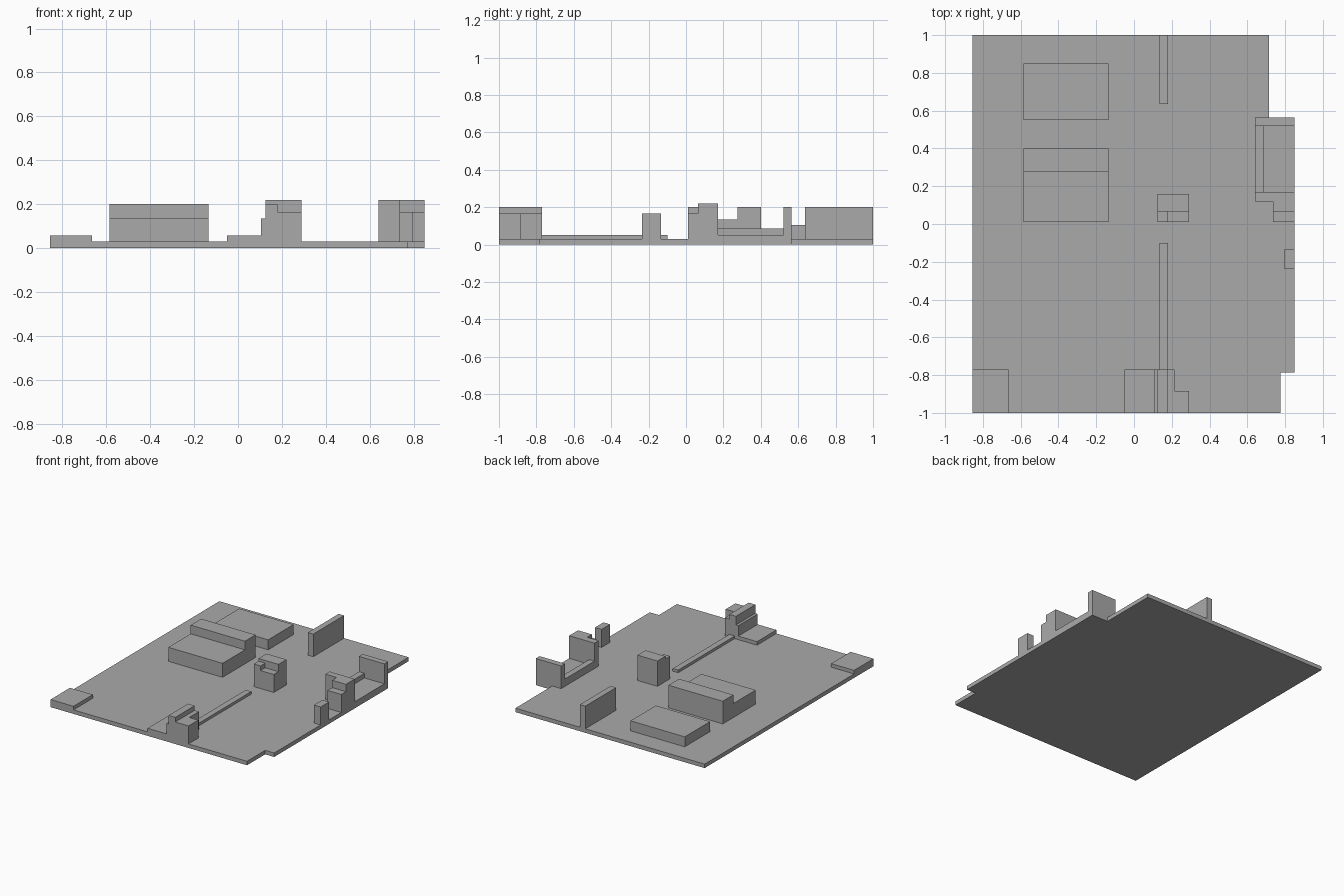
import bpy
import bmesh
from mathutils import Vector

cube = bpy.data.objects.get("Cube")
if cube:
    bpy.data.objects.remove(cube, do_unlink=True)

gray = bpy.data.materials.new("plain_gray")
gray.use_nodes = True
color = (0.4, 0.4, 0.4, 1)
gray.diffuse_color = color
gray.node_tree.nodes["Principled BSDF"].inputs["Base Color"].default_value = color

FLOOR = 0.03


def prism(name, outline, low, high, axis="z"):
    """Extrude an outline: (x, y) along z, (y, z) along x, or (x, z) along y."""
    def place(a, b, c):
        return {"z": (a, b, c), "x": (c, a, b), "y": (a, c, b)}[axis]

    bm = bmesh.new()
    face = bm.faces.new([bm.verts.new(place(a, b, low)) for a, b in outline])
    grown = bmesh.ops.extrude_face_region(bm, geom=[face])
    verts = [v for v in grown["geom"] if isinstance(v, bmesh.types.BMVert)]
    bmesh.ops.translate(bm, verts=verts, vec=Vector(place(0, 0, high - low)))
    bmesh.ops.recalc_face_normals(bm, faces=bm.faces)
    mesh = bpy.data.meshes.new(name)
    bm.to_mesh(mesh)
    bm.free()
    mesh.materials.append(gray)
    obj = bpy.data.objects.new(name, mesh)
    bpy.context.collection.objects.link(obj)
    return obj


def block(name, x0, x1, y0, y1, top):
    """Box standing on the floor plate."""
    return prism(name, [(x0, y0), (x1, y0), (x1, y1), (x0, y1)], FLOOR, top)


# Floor plate with its two notched corners
prism("floor_plate", [(-0.855, -1), (0.775, -1), (0.775, -0.785), (0.85, -0.785),
                      (0.85, 0.565), (0.715, 0.565), (0.715, 1), (-0.855, 1)], 0, FLOOR)

# Low platforms and stepped block on the left half
block("corner_platform", -0.855, -0.665, -1, -0.77, 0.057)
block("low_block", -0.585, -0.135, 0.55, 0.85, 0.105)
prism("stepped_block", [(0.01, FLOOR), (0.4, FLOOR), (0.4, 0.2), (0.275, 0.2),
                        (0.275, 0.135), (0.01, 0.135)], -0.585, -0.135, "x")

# Dividing wall and curb
block("back_wall", 0.135, 0.18, 0.635, 1, 0.2)
block("floor_curb", 0.135, 0.18, -0.77, -0.1, 0.05)

# Front counter: stepped section with an L-shaped end
prism("front_counter", [(-0.05, FLOOR), (0.18, FLOOR), (0.18, 0.2), (0.125, 0.2),
                        (0.125, 0.135), (0.105, 0.135), (0.105, 0.057),
                        (-0.05, 0.057)], -1, -0.77, "y")
prism("counter_end", [(0.18, -1), (0.29, -1), (0.29, -0.885), (0.215, -0.885),
                      (0.215, -0.77), (0.18, -0.77)], FLOOR, 0.165)

# Central cabinet
block("cabinet_back", 0.125, 0.29, 0.065, 0.16, 0.22)
block("cabinet_tall_front", 0.125, 0.18, 0.01, 0.065, 0.2)
block("cabinet_low_front", 0.18, 0.29, 0.01, 0.065, 0.165)

# Recess on the right edge
block("recess_end_wall", 0.64, 0.85, 0.52, 0.565, 0.2)
block("recess_floor", 0.685, 0.85, 0.17, 0.52, 0.05)
block("recess_ledge", 0.64, 0.685, 0.17, 0.52, 0.085)
prism("recess_front_wall", [(0.64, 0.12), (0.735, 0.12), (0.735, 0.065), (0.85, 0.065),
                            (0.85, 0.17), (0.64, 0.17)], FLOOR, 0.22)
block("recess_step", 0.735, 0.85, 0.01, 0.065, 0.165)
block("edge_post", 0.795, 0.85, -0.235, -0.135, 0.165)
